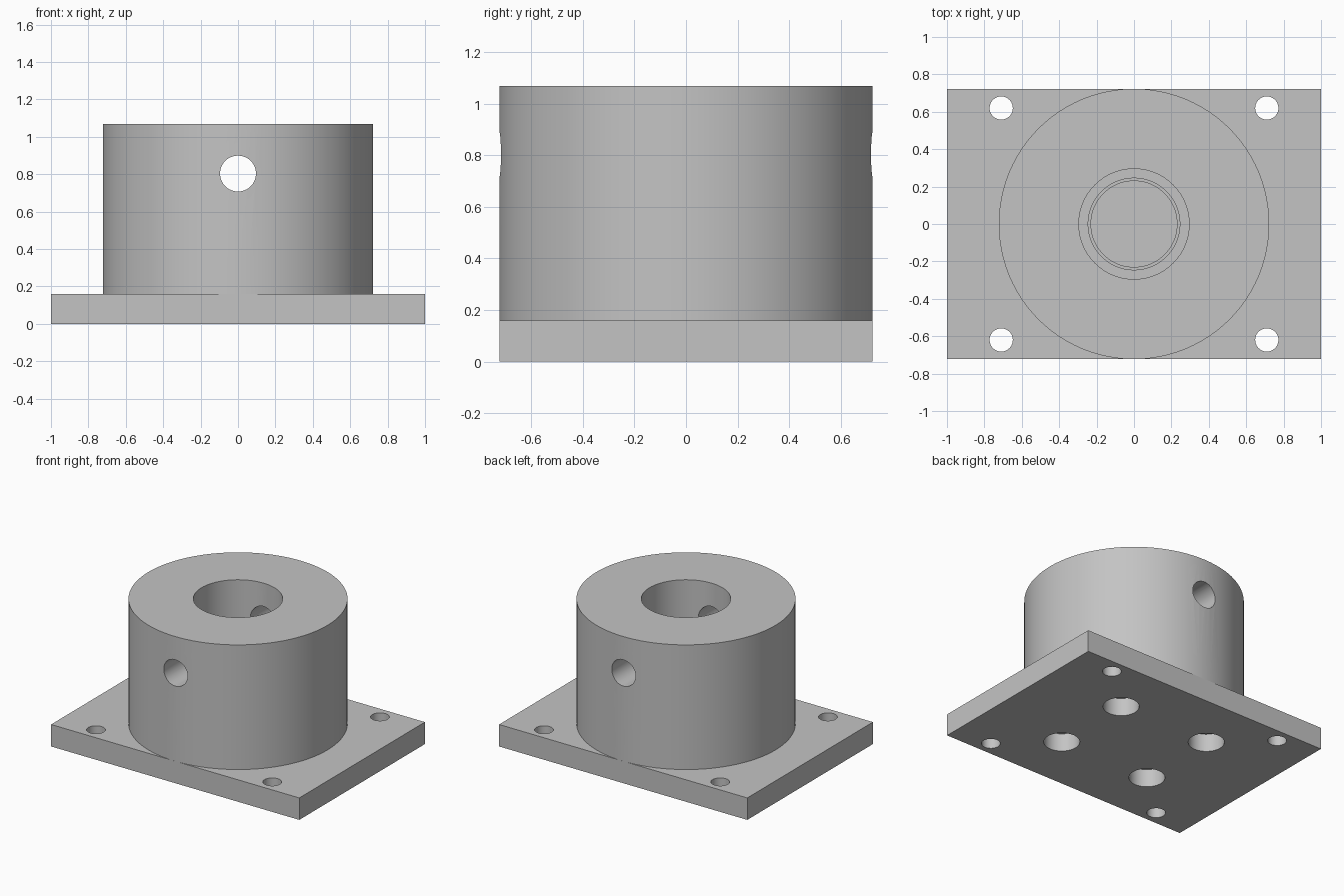
import bpy, bmesh
from math import radians, pi
from mathutils import Matrix

cube = bpy.data.objects.get("Cube")
if cube:
    bpy.data.objects.remove(cube, do_unlink=True)

HALF_Y = 0.723       # half depth of the plate and radius of the collar
PLATE_TOP = 0.16
TOP = 1.068

grey = bpy.data.materials.new("machined grey")
grey.use_nodes = True
colour = (0.55, 0.55, 0.55, 1)
grey.diffuse_color = colour
grey.node_tree.nodes["Principled BSDF"].inputs["Base Color"].default_value = colour


def add_object(name, bm):
    bmesh.ops.recalc_face_normals(bm, faces=bm.faces)
    mesh = bpy.data.meshes.new(name)
    bm.to_mesh(mesh)
    bm.free()
    mesh.materials.append(grey)
    obj = bpy.data.objects.new(name, mesh)
    bpy.context.collection.objects.link(obj)
    return obj


def drill(target, radius, length, centre, turn=0):
    """Cut a round hole, upright unless turned about x."""
    bm = bmesh.new()
    bmesh.ops.create_cone(
        bm, cap_ends=True, segments=48, radius1=radius, radius2=radius, depth=length,
        matrix=Matrix.Translation(centre) @ Matrix.Rotation(turn, 4, "X"))
    cutter = add_object("hole_cutter", bm)
    cutter.hide_render = True
    mod = target.modifiers.new("hole", "BOOLEAN")
    mod.operation = "DIFFERENCE"
    mod.solver = "EXACT"
    mod.object = cutter
    bpy.context.view_layer.objects.active = target
    bpy.ops.object.modifier_apply(modifier=mod.name)
    bpy.data.objects.remove(cutter, do_unlink=True)


def smooth(obj):
    bpy.ops.object.select_all(action="DESELECT")
    obj.select_set(True)
    bpy.context.view_layer.objects.active = obj
    bpy.ops.object.shade_smooth_by_angle(angle=radians(30))


# Base plate
bm = bmesh.new()
bmesh.ops.create_cube(bm, size=1)
bmesh.ops.scale(bm, vec=(2, 2 * HALF_Y, PLATE_TOP), verts=bm.verts)
bmesh.ops.translate(bm, vec=(0, 0, PLATE_TOP / 2), verts=bm.verts)
plate = add_object("base_plate", bm)

# Corner through holes and blind recesses under the plate
for sx in (-1, 1):
    for sy in (-1, 1):
        drill(plate, 0.062, 1, (sx * 0.71, sy * 0.62, 0))
        drill(plate, 0.119, 0.26, (sx * 0.366, sy * 0.304, 0))
smooth(plate)

# Collar with a stepped blind bore
profile = [(0, PLATE_TOP), (HALF_Y, PLATE_TOP), (HALF_Y, TOP), (0.295, TOP),
           (0.295, 0.24), (0.245, 0.24), (0.245, 0.21), (0.23, 0.21),
           (0.23, 0.18), (0, 0.18)]
bm = bmesh.new()
ring = [bm.verts.new((r, 0, z)) for r, z in profile]
edges = [bm.edges.new(pair) for pair in zip(ring, ring[1:])]
bmesh.ops.spin(bm, geom=ring + edges, cent=(0, 0, 0), axis=(0, 0, 1),
               angle=2 * pi, steps=96)
bmesh.ops.remove_doubles(bm, verts=bm.verts, dist=0.0001)
collar = add_object("collar", bm)

# Cross hole from front to back
drill(collar, 0.096, 2, (0, 0, 0.803), pi / 2)
smooth(collar)
